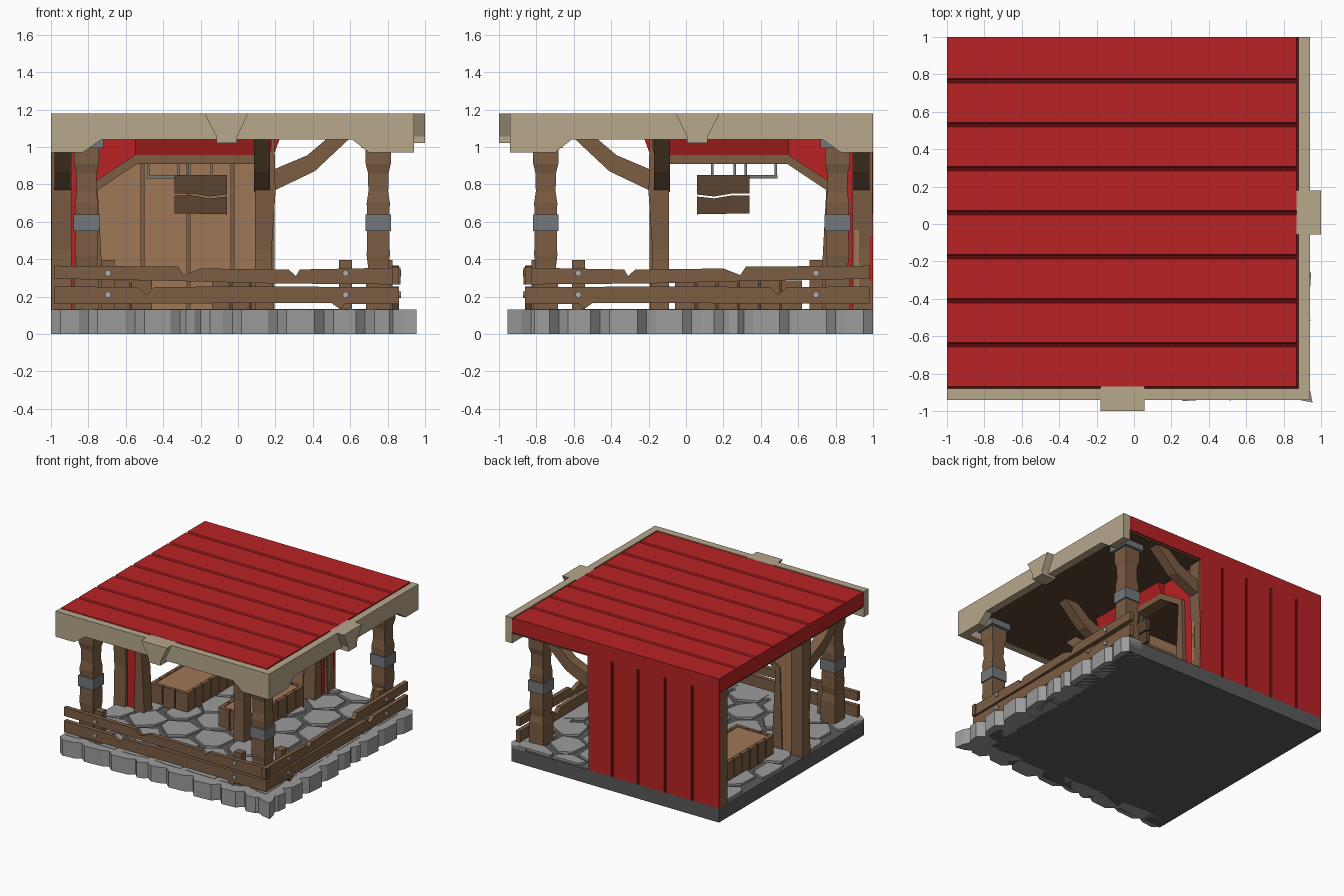
import bpy, bmesh, math, random

if "Cube" in bpy.data.objects:
    bpy.data.objects.remove(bpy.data.objects["Cube"])
random.seed(4)

def mat(name, hexcol):
    def lin(c):
        c /= 255
        return c / 12.92 if c < 0.04 else ((c + 0.055) / 1.055) ** 2.4
    m = bpy.data.materials.new(name)
    m.diffuse_color = (*[lin(int(hexcol[i:i + 2], 16)) for i in (0, 2, 4)], 1)
    m.use_nodes = True
    m.node_tree.nodes["Principled BSDF"].inputs["Base Color"].default_value = m.diffuse_color
    return m

RED = mat("red paint", "B82224")
GROOVE = mat("dark red groove", "5E1012")
WOOD = mat("brown wood", "7C5D43")
DARK = mat("dark wood", "5C4330")
TAN = mat("light wood", "A07856")
CREAM = mat("cream trim", "B8A88C")
STONE = mat("pale stone", "9C9C9C")
MORTAR = mat("dark stone", "5A5A5A")
METAL = mat("grey metal", "74787C")
BOLT = mat("bolt metal", "B0B0B0")

def make(name, verts, faces, m, both=False):
    """Mesh object; both=True adds a copy reflected over the x = -y diagonal."""
    sets = [verts] + ([[(-y, -x, z) for x, y, z in verts]] if both else [])
    for i, vs in enumerate(sets):
        bm = bmesh.new()
        bv = [bm.verts.new(v) for v in vs]
        for f in faces:
            bm.faces.new([bv[k] for k in f])
        bmesh.ops.recalc_face_normals(bm, faces=bm.faces)
        me = bpy.data.meshes.new(name)
        bm.to_mesh(me)
        bm.free()
        me.materials.append(m)
        ob = bpy.data.objects.new(name + ("_right" if i else ""), me)
        bpy.context.collection.objects.link(ob)
    return ob

def loft(name, rings, m, both=False):
    n = len(rings[0])
    faces = [tuple(range(n)), tuple(range(n * (len(rings) - 1), n * len(rings)))]
    for r in range(len(rings) - 1):
        for k in range(n):
            a, b = r * n + k, r * n + (k + 1) % n
            faces.append((a, b, b + n, a + n))
    return make(name, [v for ring in rings for v in ring], faces, m, both)

def prism(name, pts, axis, a, b, m, both=False):
    """Extrude a 2D profile along the axis from a to b."""
    put = {'x': lambda p, t: (t, p[0], p[1]), 'y': lambda p, t: (p[0], t, p[1]),
           'z': lambda p, t: (p[0], p[1], t)}[axis]
    return loft(name, [[put(p, t) for p in pts] for t in (a, b)], m, both)

def box(name, x0, x1, y0, y1, z0, z1, m, both=False):
    return prism(name, [(x0, y0), (x1, y0), (x1, y1), (x0, y1)], 'z', z0, z1, m, both)

# --- stone base with jagged front and right edges
box("base_slab", -1, 0.88, -0.88, 1, 0, 0.115, MORTAR)
xs = [-1, -0.80, -0.55, -0.31, -0.2, -0.03, 0.21, 0.46, 0.68, 0.86]
for x0, x1 in zip(xs, xs[1:]):
    d, c = random.uniform(0.915, 0.95), min(0.05, (x1 - x0) * 0.3)
    prism("edge_stone", [(x0, -0.76), (x0, -0.885), (x0 + c, -d), (x1 - c, -d + 0.01),
                         (x1, -0.885), (x1, -0.78)], 'z', 0, 0.13, STONE, True)
prism("corner_stone", [(0.78, -0.78), (0.80, -0.90), (0.88, -0.94), (0.955, -0.955), (0.94, -0.88),
                       (0.90, -0.80)], 'z', 0, 0.13, STONE)

# --- paving stones on the floor
for row in range(8):
    for col in range(7):
        cx, cy = -0.95 + col * 0.3 + (row % 2) * 0.15, -0.75 + row * 0.25
        pts = []
        for k in range(6):
            a = math.radians(60 * k + 30 + random.uniform(-14, 14))
            r = random.uniform(0.125, 0.165)
            pts.append((max(-0.98, min(0.84, cx + r * math.cos(a))),
                        max(-0.84, min(0.98, cy + r * math.sin(a)))))
        if max(p[0] for p in pts) - min(p[0] for p in pts) > 0.08:
            prism("paving_stone", pts, 'z', 0.11, 0.133, STONE)

# --- roof: slab with dark top showing between the planks
roof = box("roof_slab", -1, 0.88, -0.88, 1, 1.06, 1.168, RED)
roof.data.materials.append(GROOVE)
for p in roof.data.polygons:
    p.material_index = int(p.normal.z > 0.5)
box("ceiling", -0.99, 0.88, -0.88, 0.99, 1.045, 1.06, DARK)
for i in range(8):
    y = -0.88 + i * 0.235
    prism("roof_plank", [(y + 0.006, 1.165), (y + 0.012, 1.18), (y + 0.223, 1.18), (y + 0.229, 1.165)]
          if i < 7 else [(y + 0.006, 1.165), (y + 0.012, 1.18), (1, 1.18), (1, 1.165)],
          'x', -1, 0.87, RED)

# --- cream fascia with keystone
prism("fascia", [(-1, 0.97), (-0.83, 0.97), (-0.73, 1.04), (0.61, 1.04), (0.70, 0.97), (0.94, 0.97),
                 (0.94, 1.18), (-1, 1.18)], 'y', -0.94, -0.88, CREAM, True)
prism("keystone", [(-0.18, 1.18), (-0.115, 1.055), (-0.115, 1.02), (-0.005, 1.02), (-0.005, 1.055),
                   (0.055, 1.18)], 'y', -1, -0.87, CREAM, True)

# --- roof posts with metal bands and caps
def square(cx, cy, h, z):
    return [(cx - h, cy - h, z), (cx + h, cy - h, z), (cx + h, cy + h, z), (cx - h, cy + h, z)]

PROFILE = [(0.12, 0.066), (0.3, 0.066), (0.36, 0.055), (0.42, 0.062), (0.6, 0.058), (0.7, 0.062),
           (0.76, 0.053), (0.86, 0.055), (0.91, 0.067), (1.05, 0.067)]
for cx, cy, both in ((-0.81, -0.75, True), (0.75, -0.75, False)):
    loft("roof_post", [square(cx, cy, h, z) for z, h in PROFILE], WOOD, both)
    for nm, h, z0, z1 in (("post_band", 0.069, 0.55, 0.64), ("post_cap", 0.09, 0.995, 1.045)):
        loft(nm, [square(cx, cy, h, z0), square(cx, cy, h, z1)], METAL, both)

# --- fence: two ragged rails, short posts, bolts
prism("upper_rail", [(-0.98, 0.295), (-0.4, 0.285), (0.2, 0.27), (0.87, 0.265), (0.87, 0.355),
                     (0.33, 0.345), (0.31, 0.31), (0.27, 0.345), (-0.2, 0.35), (-0.29, 0.315),
                     (-0.32, 0.36), (-0.98, 0.365)], 'y', -0.86, -0.825, WOOD, True)
prism("lower_rail", [(-0.98, 0.16), (0.0, 0.165), (0.5, 0.165), (0.55, 0.13), (0.57, 0.16), (0.86, 0.16),
                     (0.86, 0.25), (0.0, 0.255), (-0.45, 0.25), (-0.49, 0.21), (-0.54, 0.25),
                     (-0.98, 0.255)], 'y', -0.86, -0.825, WOOD, True)
for x in (-0.695, 0.575):
    box("fence_post", x - 0.035, x + 0.035, -0.825, -0.765, 0.12, 0.395, WOOD, True)
    for z in (0.21, 0.325):
        prism("bolt", [(x + 0.017 * math.cos(k * math.pi / 4), z + 0.017 * math.sin(k * math.pi / 4))
                       for k in range(8)], 'y', -0.872, -0.85, BOLT, True)

# --- booth: back wall, red planks outside and light planks inside
box("back_wall_core", -0.985, 0.18, 0.92, 0.988, 0.02, 1.06, GROOVE)
seams = [-1, -0.757, -0.51, -0.265, -0.03, 0.195]
for x0, x1 in zip(seams, seams[1:]):
    box("outer_plank", x0 + (0.01 if x0 > -1 else 0), x1 - 0.01, 0.98, 1, 0.115, 1.06, RED)
    box("inner_plank", x0 + 0.008, x1 - 0.008, 0.90, 0.925, 0.12, 1.05, TAN)
box("inner_lining", -0.985, 0.17, 0.912, 0.921, 0.12, 1.05, WOOD)
box("back_left_post", -1, -0.96, 0.89, 0.982, 0.115, 1.055, WOOD)

# --- booth: corner post, end posts
loft("booth_corner_post", [[(x, y, z) for x, y in ((0.09, -t), (t, -t), (t, -0.09), (0.09, -0.09))]
                           for z, t in ((0.12, 0.19), (0.45, 0.18), (0.75, 0.2), (1.05, 0.195))], WOOD)
loft("end_post", [[(-0.998, -t, z), (-0.89, -t, z), (-0.89, -0.09, z), (-0.998, -0.09, z)]
                  for z, t in ((0.115, 0.19), (0.45, 0.18), (0.75, 0.2), (1.05, 0.195))], WOOD, True)

# --- booth: front and right walls with framed openings
wall = [(-0.9, 0.12), (-0.78, 0.12), (-0.79, 0.78), (-0.56, 0.94), (0.1, 0.94), (0.1, 1.05), (-0.9, 1.05)]
prism("red_wall", wall, 'y', -0.165, -0.13, RED, True)
prism("wall_lining", wall, 'y', -0.13, -0.10, TAN, True)
prism("opening_frame", [(-0.81, 0.12), (-0.715, 0.12), (-0.75, 0.77), (-0.54, 0.91), (0.17, 0.91),
                        (0.17, 0.957), (-0.55, 0.957), (-0.79, 0.80)], 'y', -0.195, -0.09, WOOD, True)
prism("slanted_header", [(-0.225, 1.048), (-0.15, 1.048), (-0.15, 0.955), (-0.19, 0.955)],
      'x', -0.55, 0.18, RED, True)

# --- curved braces under the roof
for y0, y1 in ((-0.17, -0.085), (0.895, 0.98)):
    prism("roof_brace", [(0.18, 0.76), (0.41, 0.87), (0.60, 1.048), (0.48, 1.048), (0.37, 0.955),
                         (0.18, 0.875)], 'y', y0, y1, WOOD, True)

# --- hanging signs
prism("sign_upper_board", [(-0.34, 0.75), (-0.24, 0.75), (-0.15, 0.735), (-0.06, 0.745), (-0.06, 0.85),
                           (-0.34, 0.85)], 'y', -0.16, -0.13, DARK, True)
prism("sign_lower_board", [(-0.34, 0.645), (-0.06, 0.64), (-0.06, 0.735), (-0.15, 0.725), (-0.24, 0.74),
                           (-0.34, 0.74)], 'y', -0.16, -0.13, DARK, True)
for x in (-0.26, -0.14):
    box("sign_hanger", x - 0.007, x + 0.007, -0.152, -0.138, 0.84, 0.92, METAL, True)

# --- hanging lantern frame inside the booth
for s in (-1, 1):
    box("lantern_bar_x", -0.49, -0.31, 0.40 + s * 0.08 - 0.01, 0.40 + s * 0.08 + 0.01, 0.83, 0.85, METAL)
    box("lantern_bar_y", -0.40 + s * 0.08 - 0.01, -0.40 + s * 0.08 + 0.01, 0.31, 0.49, 0.83, 0.85, METAL)
    for t in (-1, 1):
        cx, cy = -0.40 + s * 0.08, 0.40 + t * 0.08
        box("lantern_rod", cx - 0.007, cx + 0.007, cy - 0.007, cy + 0.007, 0.84, 1.05, METAL)

# --- two plank crates with light recessed tops
for x0, x1, y0, y1 in ((-0.80, -0.46, 0.0, 0.62), (-0.14, 0.17, -0.06, 0.62)):
    box("crate_core", x0 + 0.02, x1 - 0.02, y0 + 0.02, y1 - 0.02, 0.12, 0.27, DARK)
    box("crate_top", x0 + 0.03, x1 - 0.03, y0 + 0.03, y1 - 0.03, 0.27, 0.279, TAN)
    for n, a0, a1, side in ((3, x0, x1, 0), (6, y0, y1, 1)):
        w = (a1 - a0) / n
        for i in range(n):
            p, q = a0 + i * w + 0.005, a0 + (i + 1) * w - 0.005
            for k in (0, 1):
                if side == 0:
                    e = (y0, y0 + 0.03) if k == 0 else (y1 - 0.03, y1)
                    box("crate_plank", p, q, *e, 0.12, 0.285, WOOD)
                else:
                    e = (x0, x0 + 0.03) if k == 0 else (x1 - 0.03, x1)
                    box("crate_plank", *e, p, q, 0.12, 0.285, WOOD)
